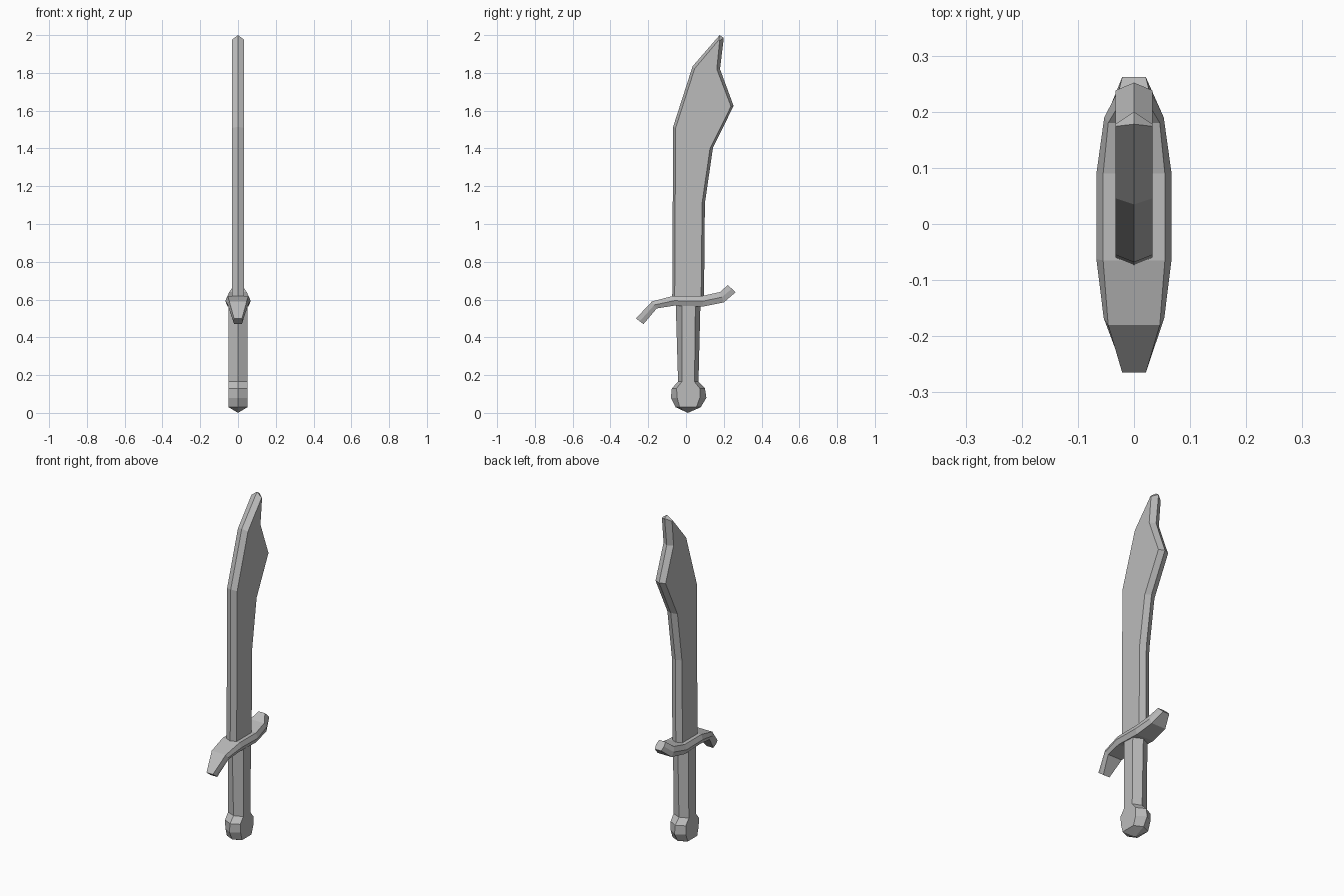
import bpy, bmesh

cube = bpy.data.objects.get("Cube")
if cube:
    bpy.data.objects.remove(cube)

steel = bpy.data.materials.new("plain grey")
steel.use_nodes = True
colour = (0.5, 0.5, 0.5, 1)
steel.diffuse_color = colour
steel.node_tree.nodes["Principled BSDF"].inputs["Base Color"].default_value = colour


def loft(name, rings, closed=False):
    """Skin matching rings of points; rings may shrink to a single point at the end."""
    bm = bmesh.new()
    loops = [[bm.verts.new(p) for p in ring] for ring in rings]
    for a, b in zip(loops, loops[1:]):
        for i in range(len(a)):
            j = (i + 1) % len(a)
            if len(b) == 1:
                bm.faces.new((a[i], a[j], b[0]))
            else:
                bm.faces.new((a[i], a[j], b[j], b[i]))
    for loop in (loops[0], loops[-1]):
        if len(loop) > 2:
            bm.faces.new(loop)
    bmesh.ops.recalc_face_normals(bm, faces=bm.faces)
    mesh = bpy.data.meshes.new(name)
    bm.to_mesh(mesh)
    bm.free()
    mesh.materials.append(steel)
    obj = bpy.data.objects.new(name, mesh)
    bpy.context.collection.objects.link(obj)
    return obj


# Blade: a ridge outline in the middle, with a smaller flat outline on each side
ridge = [(-.073, .59), (-.068, 1.515), (.035, 1.835), (.178, 2), (.2, 1.985),
         (.18, 1.82), (.252, 1.625), (.143, 1.405), (.1, 1.11), (.095, .59)]
flat = [(-.06, .59), (-.055, 1.508), (.046, 1.823), (.174, 1.975), (.178, 1.97),
        (.163, 1.82), (.238, 1.623), (.127, 1.4), (.085, 1.11), (.08, .59)]
loft("blade", [[(x, y, z) for y, z in outline]
               for x, outline in ((-.033, flat), (0, ridge), (.033, flat))])

# Grip and pommel: height, outer front and back, flat side front and back
w = .05
sections = [(.6, -.055, .077, -.022, .05), (.165, -.042, .066, -.022, .045),
            (.13, -.075, .1, -.05, .073), (.08, -.08, .108, -.047, .073),
            (.03, -.055, .078, -.033, .055)]
rings = [[(0, f, z), (w, sf, z), (w, sb, z), (0, b, z), (-w, sb, z), (-w, sf, z)]
         for z, f, b, sf, sb in sections]
loft("grip_and_pommel", rings + [[(0, .01, 0)]])

# Guard: top point, bottom point, half width of the top and of the middle
stations = [((-.265, .5), (-.225, .47), .021, .025),
            ((-.18, .59), (-.155, .553), .046, .054),
            ((-.065, .62), (-.06, .568), .055, .067),
            ((.09, .62), (.09, .563), .055, .067),
            ((.18, .64), (.2, .585), .046, .053),
            ((.222, .677), (.262, .638), .021, .026)]
rings = []
for (ty, tz), (by, bz), narrow, wide in stations:
    my, mz = (ty + by) / 2, (tz + bz) / 2
    rings.append([(-narrow, ty, tz), (narrow, ty, tz), (wide, my, mz),
                  (narrow, by, bz), (-narrow, by, bz), (-wide, my, mz)])
loft("guard", rings)
